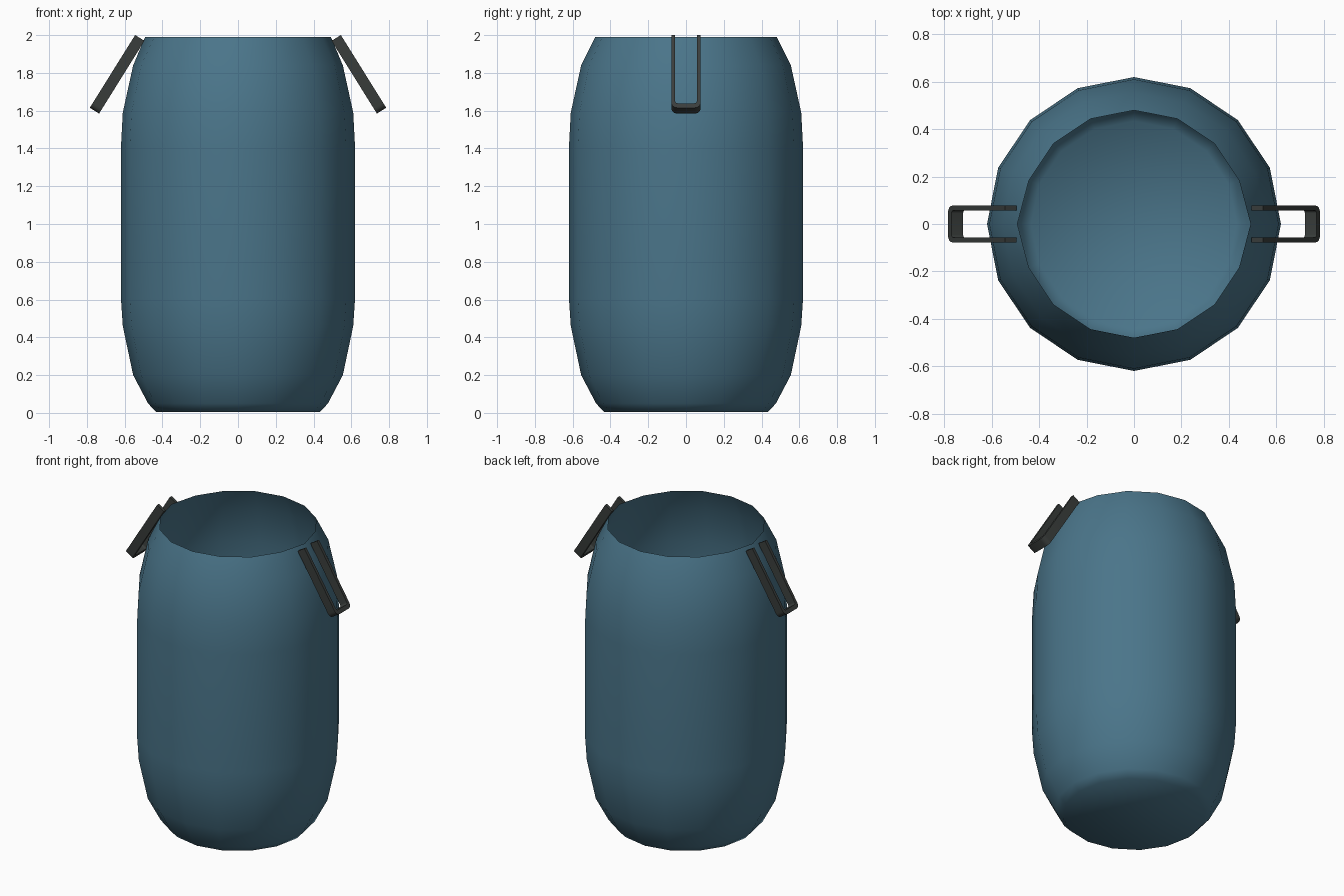
import bpy, bmesh, math
from mathutils import Vector

if "Cube" in bpy.data.objects:
    bpy.data.objects.remove(bpy.data.objects["Cube"])


def material(name, rgb):
    m = bpy.data.materials.new(name)
    m.diffuse_color = (*rgb, 1)
    m.use_nodes = True
    m.node_tree.nodes["Principled BSDF"].inputs["Base Color"].default_value = m.diffuse_color
    return m


BLUE = material("barrel blue", (0.069, 0.178, 0.254))
DARK = material("handle dark grey", (0.042, 0.048, 0.045))


def finish(bm, name, mat):
    me = bpy.data.meshes.new(name)
    bm.to_mesh(me)
    bm.free()
    me.materials.append(mat)
    ob = bpy.data.objects.new(name, me)
    bpy.context.collection.objects.link(ob)
    return ob


# Barrel: 16-sided lathed thin shell, open at the top, flat floor
SIDES = 16
PROFILE = [(0.434, 0.005), (0.476, 0.05), (0.555, 0.2), (0.61, 0.46), (0.62, 0.61),
           (0.62, 1.40), (0.61, 1.59), (0.555, 1.84), (0.48, 1.99)]
bm = bmesh.new()
rings = []
for r, z in PROFILE:
    ring = []
    for i in range(SIDES):
        a = math.tau * i / SIDES
        # the rim bulges a little where the handles attach
        rr = r + 0.012 if (z > 1.9 and i % (SIDES // 2) == 0) else r
        ring.append(bm.verts.new((rr * math.cos(a), rr * math.sin(a), z)))
    rings.append(ring)
for lo, hi in zip(rings, rings[1:]):
    for i in range(SIDES):
        j = (i + 1) % SIDES
        bm.faces.new((lo[i], lo[j], hi[j], hi[i]))
bm.faces.new(rings[0][::-1])
for f in bm.faces:
    f.smooth = True
finish(bm, "barrel_body", BLUE)


# Handles: flat U-shaped straps sloping outward from the rim
def arc(cu, cy, r, a0, a1, n=4):
    return [(cu + r * math.cos(a0 + (a1 - a0) * k / n),
             cy + r * math.sin(a0 + (a1 - a0) * k / n)) for k in range(n + 1)]


def handle(name, side):
    start, end = Vector((0.52, 0, 1.985)), Vector((0.76, 0, 1.60))
    along = (end - start).normalized()
    normal = Vector((-along.z, 0, along.x))
    L, w, t, bar, half = (end - start).length, 0.077, 0.02, 0.028, 0.029
    q = math.pi / 2
    ro, ri = 0.03, 0.012
    outer = [(0, -w)] + arc(L - ro, -w + ro, ro, -q, 0) + arc(L - ro, w - ro, ro, 0, q) + [(0, w)]
    iw, il = w - t, L - bar
    inner = [(0, -iw)] + arc(il - ri, -iw + ri, ri, -q, 0) + arc(il - ri, iw - ri, ri, 0, q) + [(0, iw)]
    bm = bmesh.new()

    def layer(pts, off):
        out = []
        for u, y in pts:
            p = start + along * u + normal * off
            out.append(bm.verts.new((side * p.x, y, p.z)))
        return out

    ot, ob_, it, ib = layer(outer, half), layer(outer, -half), layer(inner, half), layer(inner, -half)
    for a, b in ((ot, ob_), (ob_, ib), (ib, it), (it, ot)):
        for k in range(len(outer) - 1):
            bm.faces.new((a[k], a[k + 1], b[k + 1], b[k]))
    for k in (0, -1):
        bm.faces.new((ot[k], ob_[k], ib[k], it[k]))
    bmesh.ops.recalc_face_normals(bm, faces=bm.faces[:])
    ob = finish(bm, name, DARK)
    bpy.ops.object.select_all(action='DESELECT')
    ob.select_set(True)
    bpy.context.view_layer.objects.active = ob
    bpy.ops.object.shade_smooth_by_angle(angle=math.radians(35))


handle("right_handle", 1)
handle("left_handle", -1)
